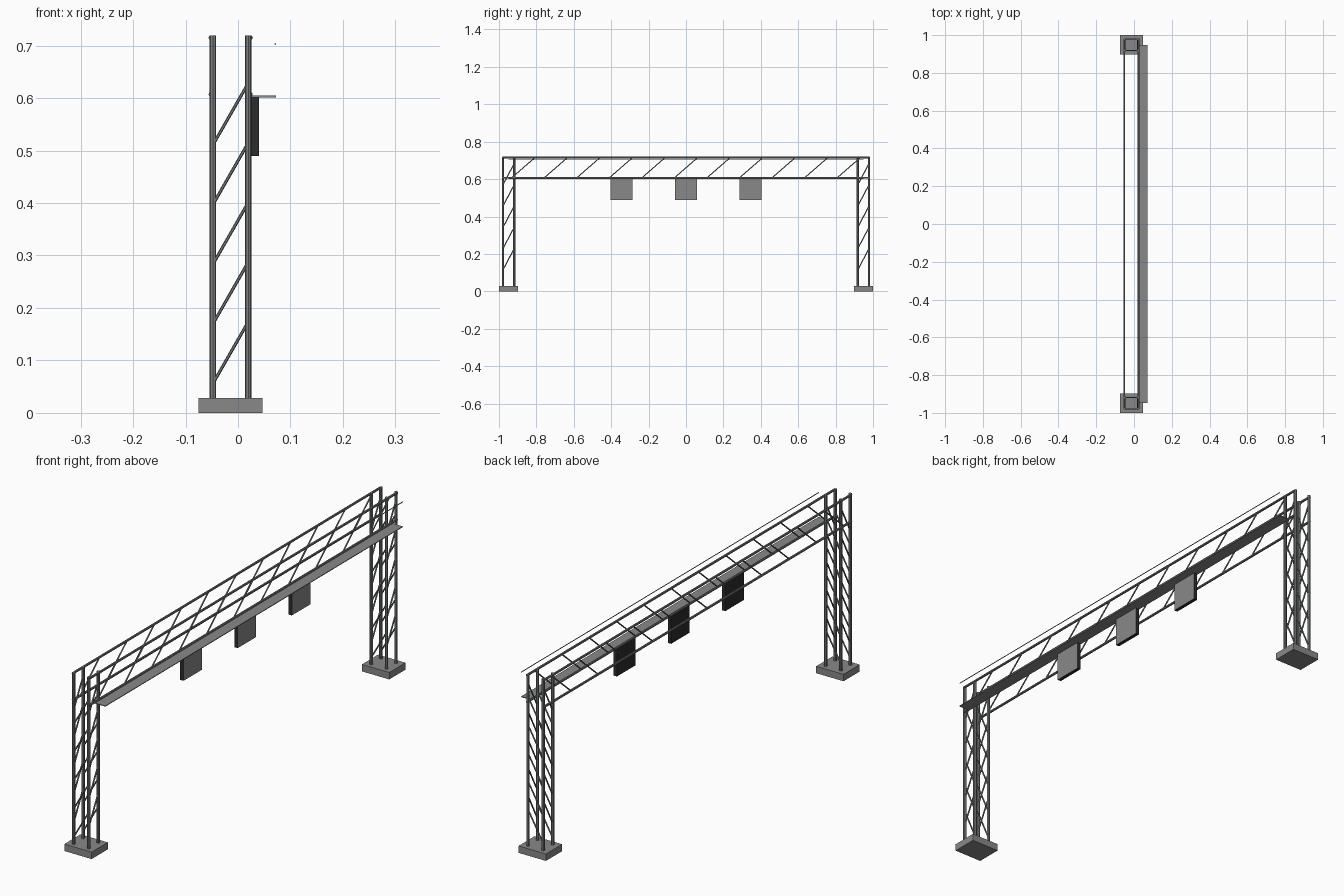
import bpy
import math
from mathutils import Vector

cube = bpy.data.objects.get("Cube")
if cube:
    bpy.data.objects.remove(cube, do_unlink=True)


def make_material(name, color):
    mat = bpy.data.materials.new(name)
    mat.use_nodes = True
    mat.diffuse_color = (*color, 1)
    mat.node_tree.nodes["Principled BSDF"].inputs["Base Color"].default_value = (*color, 1)
    return mat


concrete = make_material("concrete grey", (0.25, 0.25, 0.25))
steel = make_material("steel grey", (0.21, 0.22, 0.22))
dark = make_material("sign housing black", (0.025, 0.025, 0.025))


def box(name, center, size, mat):
    bpy.ops.mesh.primitive_cube_add(size=1, location=center)
    obj = bpy.context.object
    obj.name = name
    obj.scale = size
    bpy.ops.object.transform_apply(location=False, rotation=False, scale=True)
    obj.data.materials.append(mat)
    return obj


def rod(name, start, end, radius, sides=8):
    start, end = Vector(start), Vector(end)
    axis = end - start
    bpy.ops.mesh.primitive_cylinder_add(vertices=sides, radius=radius, depth=axis.length,
                                        location=(start + end) / 2)
    obj = bpy.context.object
    obj.name = name
    obj.rotation_euler = axis.to_track_quat("Z", "Y").to_euler()
    obj.data.materials.append(steel)
    return obj


CX = -0.014                 # centre line of the truss
COL_Y = 0.9485              # column centre distance
HX, HY = 0.0338, 0.03       # half spacing of column posts
TOP, PAD = 0.7195, 0.028
BAY = 0.1137                # column brace spacing

# Lattice columns on concrete footings
for end, side in (("front", -1), ("back", 1)):
    cy = side * COL_Y
    box(f"{end}_footing", (CX, cy, PAD / 2), (0.122, 0.103, PAD), concrete)
    for sx in (-1, 1):
        for sy in (-1, 1):
            x, y = CX + sx * HX, cy + sy * HY
            rod(f"{end}_column_post", (x, y, PAD), (x, y, TOP), 0.0063)
    for i in range(5):
        z = 0.115 + i * BAY
        for s in (-1, 1):
            # braces across the width
            y = cy + s * HY
            rod(f"{end}_column_cross_brace", (CX - HX, y, z - 0.059),
                (CX + HX, y, z + 0.059), 0.003, 6)
            # braces along the span, half a bay higher
            x, zs = CX + s * HX, z + BAY / 2
            rod(f"{end}_column_side_brace", (x, cy - HY, zs - 0.057),
                (x, cy + HY, zs + 0.057), 0.003, 6)

# Girder chords and diagonals
LOW, HIGH = 0.607, 0.715
for s in (-1, 1):
    x = CX + s * 0.0375
    for z in (LOW, HIGH):
        rod("girder_chord", (x, -0.98, z), (x, 0.98, z), 0.0047)
    for i in range(-5, 6):
        y = i * 0.174
        rod("girder_diagonal", (x, y - 0.062, LOW), (x, y + 0.062, HIGH), 0.0028, 6)

# Service walkway with handrail
box("walkway", (0.0485, 0, 0.603), (0.047, 1.896, 0.003), concrete)
rod("handrail", (0.071, -0.948, 0.703), (0.071, 0.948, 0.703), 0.0017, 6)

# Hanging sign boxes, pale on the display side
for y in (-0.345, 0, 0.345):
    sign = box("sign_box", (0.0325, y, 0.546), (0.015, 0.118, 0.113), dark)
    sign.data.materials.append(concrete)
    for face in sign.data.polygons:
        face.material_index = int(face.normal.x > 0.5)
